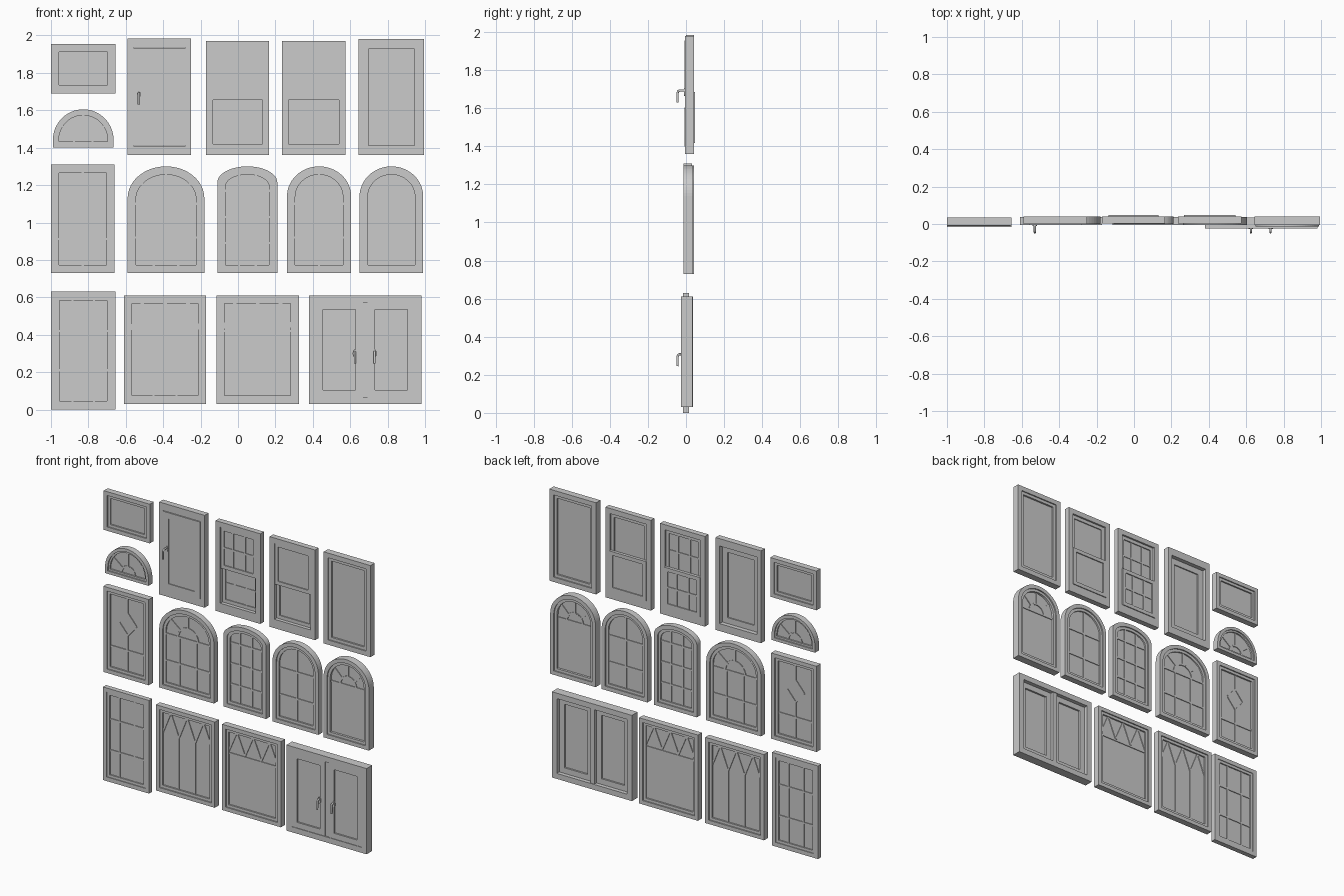
import bpy, bmesh, math
from mathutils import Vector

if "Cube" in bpy.data.objects:
    bpy.data.objects.remove(bpy.data.objects["Cube"])


def finish(bm, name):
    bmesh.ops.recalc_face_normals(bm, faces=bm.faces)
    me = bpy.data.meshes.new(name)
    bm.to_mesh(me)
    bm.free()
    ob = bpy.data.objects.new(name, me)
    bpy.context.collection.objects.link(ob)
    return ob


def outline(s, i=0.0):
    """Inset outline of a rectangular or arched opening s = (x0, x1, z0, z1, rise)."""
    x0, x1, z0, z1, rise = s
    if rise == 0:
        return [(x0+i, z0+i), (x1-i, z0+i), (x1-i, z1-i), (x0+i, z1-i)]
    c, a = (x0+x1)/2, (x1-x0)/2
    b, r = a-i, rise*(a-i)/a
    arc = [(c+b*math.cos(t*math.pi/32), z1-i-r+r*math.sin(t*math.pi/32)) for t in range(33)]
    return [(x0+i, z0+i), (x1-i, z0+i)] + arc


def prism(bm, pts, y0, y1):
    f = [bm.verts.new((x, y0, z)) for x, z in pts]
    b = [bm.verts.new((x, y1, z)) for x, z in pts]
    bm.faces.new(f)
    bm.faces.new(b[::-1])
    n = len(pts)
    for k in range(n):
        j = (k+1) % n
        bm.faces.new((f[k], b[k], b[j], f[j]))


def ring(name, outer, inner, y0, y1):
    bm = bmesh.new()
    L = [[bm.verts.new((x, y, z)) for x, z in p]
         for p, y in ((outer, y0), (inner, y0), (inner, y1), (outer, y1))]
    n = len(outer)
    for q in range(4):
        A, B = L[q], L[(q+1) % 4]
        for k in range(n):
            j = (k+1) % n
            bm.faces.new((A[k], A[j], B[j], B[k]))
    return finish(bm, name)


def slab(name, pts, y0, y1):
    bm = bmesh.new()
    prism(bm, pts, y0, y1)
    return finish(bm, name)


def muntins(name, segs, y, w=0.012, d=0.016):
    """Thin glazing bars between pairs of (x, z) points."""
    bm = bmesh.new()
    for p, q in segs:
        p, q = Vector(p), Vector(q)
        t = (q-p).normalized()*w/2
        n = Vector((-t.y, t.x))
        prism(bm, [p-n, q-n, q+n, p+n], y-d/2, y+d/2)
    return finish(bm, name)


def window(name, s, y0, y1, segs=(), fw=0.026, sw=0.018, step=0.008):
    ring(name+"_frame", outline(s), outline(s, fw), y0, y1)
    ring(name+"_sash", outline(s, fw), outline(s, fw+sw), y0+step, y1-step)
    m = (y0+y1)/2
    slab(name+"_glass", outline(s, fw+sw/2), m-0.003, m+0.003)
    if segs:
        muntins(name+"_glazing_bars", segs, m)


def grid(s, xs, zs, i=0.036, ztop=None):
    """Full-length bars clipped to the opening."""
    x0, x1, z0, z1, rise = s
    c, a = (x0+x1)/2, (x1-x0)/2
    b, r = a-i, rise*(a-i)/a
    sp = z1-i-r
    out = []
    for x in xs:
        top = ztop or sp + r*math.sqrt(max(0, 1-((x-c)/b)**2))
        out.append(((x, z0+i), (x, top)))
    for z in zs:
        h = b if z <= sp or r == 0 else b*math.sqrt(max(0, 1-((z-sp)/r)**2))
        out.append(((c-h, z), (c+h, z)))
    return out


def fan(s, z, hub, angles, i=0.036):
    """Half-round hub with spokes reaching the arched frame."""
    x0, x1, z0, z1, rise = s
    c, b, h = (x0+x1)/2, (x1-x0)/2-i, z1-i-z
    P = lambda ra, rb, t: (c+ra*math.cos(t), z+rb*math.sin(t))
    k = [P(hub, hub, math.pi*n/12) for n in range(13)]
    out = list(zip(k, k[1:]))
    for d in angles:
        t = math.radians(d)
        out.append((P(hub, hub, t), P(b, h, t)))
    return out


def handle(name, x, y, z):
    # rounded back plate
    pts = [(x+0.012*math.cos(math.tau*k/20), z+0.021*math.sin(math.tau*k/20)) for k in range(20)]
    slab(name+"_plate", pts, y-0.006, y+0.004)
    # bent lever
    cu = bpy.data.curves.new(name+"_lever", 'CURVE')
    cu.dimensions = '3D'
    cu.bevel_depth, cu.bevel_resolution, cu.use_fill_caps = 0.006, 2, True
    sp = cu.splines.new('POLY')
    path = [(y, 0.008), (-0.034, 0.008), (-0.041, 0.005), (-0.044, -0.003), (-0.045, -0.055)]
    sp.points.add(len(path)-1)
    for p, (yy, dz) in zip(sp.points, path):
        p.co = (x, yy, z+dz, 1)
    bpy.context.collection.objects.link(bpy.data.objects.new(name+"_lever", cu))


def double_hung(name, x0, x1, cols=0):
    s = (x0, x1, 1.36, 1.97, 0)
    inner = [(x0+0.035, 1.42), (x1-0.035, 1.42), (x1-0.035, 1.935), (x0+0.035, 1.935)]
    ring(name+"_frame", outline(s), inner, 0.003, 0.041)
    for part, z0, z1, ya in (("upper", 1.655, 1.937, 0.009), ("lower", 1.418, 1.685, 0.027)):
        p = (x0+0.033, x1-0.033, z0, z1, 0)
        yb = ya+0.02
        ring(f"{name}_{part}_sash", outline(p), outline(p, 0.025), ya, yb)
        slab(f"{name}_{part}_glass", outline(p, 0.02), ya+0.007, yb-0.007)
        if cols:
            w = x1-x0-0.066
            xs = [p[0]+w*k/cols for k in range(1, cols)]
            muntins(f"{name}_{part}_glazing_bars", grid(p, xs, [(z0+z1)/2], 0.022), ya+0.01, d=0.014)


# top row
window("small_window", (-1, -0.655, 1.69, 1.955, 0), -0.008, 0.034)
s = (-0.99, -0.665, 1.40, 1.605, 0.165)
window("half_round_window", s, -0.008, 0.034,
       fan(s, 1.43, 0.05, (35, 90, 145), 0.026), 0.02, 0.012)

s = (-0.59, -0.25, 1.36, 1.985, 0)
casement = [(-0.56, 1.41), (-0.28, 1.41), (-0.28, 1.935), (-0.56, 1.935)]
ring("casement_frame", outline(s), casement, 0.0, 0.041)
c = (-0.558, -0.282, 1.412, 1.933, 0)
ring("casement_sash", outline(c), outline(c, 0.04), -0.005, 0.015)
slab("casement_glass", outline(c, 0.035), 0.001, 0.007)
handle("casement_handle", -0.53, -0.005, 1.685)

double_hung("gridded_double_hung", -0.17, 0.165, 3)
double_hung("plain_double_hung", 0.235, 0.575)
window("picture_window", (0.645, 0.995, 1.36, 1.98, 0), -0.005, 0.041, fw=0.032, sw=0.02)

# middle row
s = (-1, -0.66, 0.73, 1.31, 0)
cx, cz, rx, rz = -0.83, 1.09, 0.065, 0.075
dia = [(cx, cz+rz), (cx+rx, cz), (cx, cz-rz), (cx-rx, cz)]
window("diamond_window", s, -0.012, 0.032,
       list(zip(dia, dia[1:]+dia[:1])) + grid(s, [], [0.912]) +
       [((cx, cz+rz), (cx, 1.275)), ((cx, cz-rz), (cx, 0.765))])

s = (-0.59, -0.18, 0.73, 1.30, 0.17)
window("fan_top_arched_window", s, 0.0, 0.041,
       grid(s, [-0.45, -0.32], [0.92], ztop=1.10) + grid(s, [], [1.10]) +
       fan(s, 1.10, 0.075, (40, 90, 140)))

s = (-0.11, 0.21, 0.73, 1.30, 0.085)
window("segment_arched_window", s, 0.0, 0.041, grid(s, [0.005, 0.095], [0.89, 1.03, 1.17]))

s = (0.262, 0.605, 0.73, 1.30, 0.16)
window("round_arched_window", s, -0.005, 0.038, grid(s, [0.4335], [0.92, 1.10]))

s = (0.65, 0.99, 0.73, 1.30, 0.16)
window("sunburst_arched_window", s, -0.014, 0.038,
       grid(s, [], [1.115]) + fan(s, 1.115, 0.06, (40, 90, 140)))

# bottom row
s = (-1, -0.655, 0.0, 0.63, 0)
window("prairie_window", s, -0.016, 0.017, grid(s, [-0.885, -0.77], [0.21, 0.42]), fw=0.028, step=0.005)


def zigzag(x0, x1, lo, hi, n=3):
    w = (x1-x0)/n
    out = []
    for k in range(n):
        a = x0+k*w
        out += [((a, lo), (a+w/2, hi)), ((a+w/2, hi), (a+w, lo))]
    return out


s = (-0.61, -0.17, 0.03, 0.61, 0)
xa, xb = s[0]+0.036, s[1]-0.036
window("gothic_window", s, -0.006, 0.037,
       zigzag(xa, xb, 0.42, 0.574) +
       grid(s, [xa+(xb-xa)/3, xa+(xb-xa)*2/3], [], ztop=0.42))
s = (-0.115, 0.325, 0.03, 0.61, 0)
window("zigzag_top_window", s, -0.006, 0.037,
       zigzag(s[0]+0.036, s[1]-0.036, 0.43, 0.574) + grid(s, [], [0.42]))

# paired casement with two handles
s = (0.38, 0.98, 0.03, 0.61, 0)
ring("paired_casement_frame", outline(s), outline(s, 0.037), -0.025, 0.035)
slab("paired_casement_mullion", outline((0.665, 0.695, 0.06, 0.58, 0)), -0.016, 0.03)
for side, a, b, hx in (("left", 0.415, 0.667, 0.625), ("right", 0.693, 0.945, 0.73)):
    c = (a, b, 0.065, 0.575, 0)
    ring(f"{side}_casement_sash", outline(c), outline(c, 0.04), -0.021, 0.008)
    slab(f"{side}_casement_glass", outline(c, 0.035), -0.01, -0.004)
    handle(f"{side}_casement_handle", hx, -0.021, 0.30)
